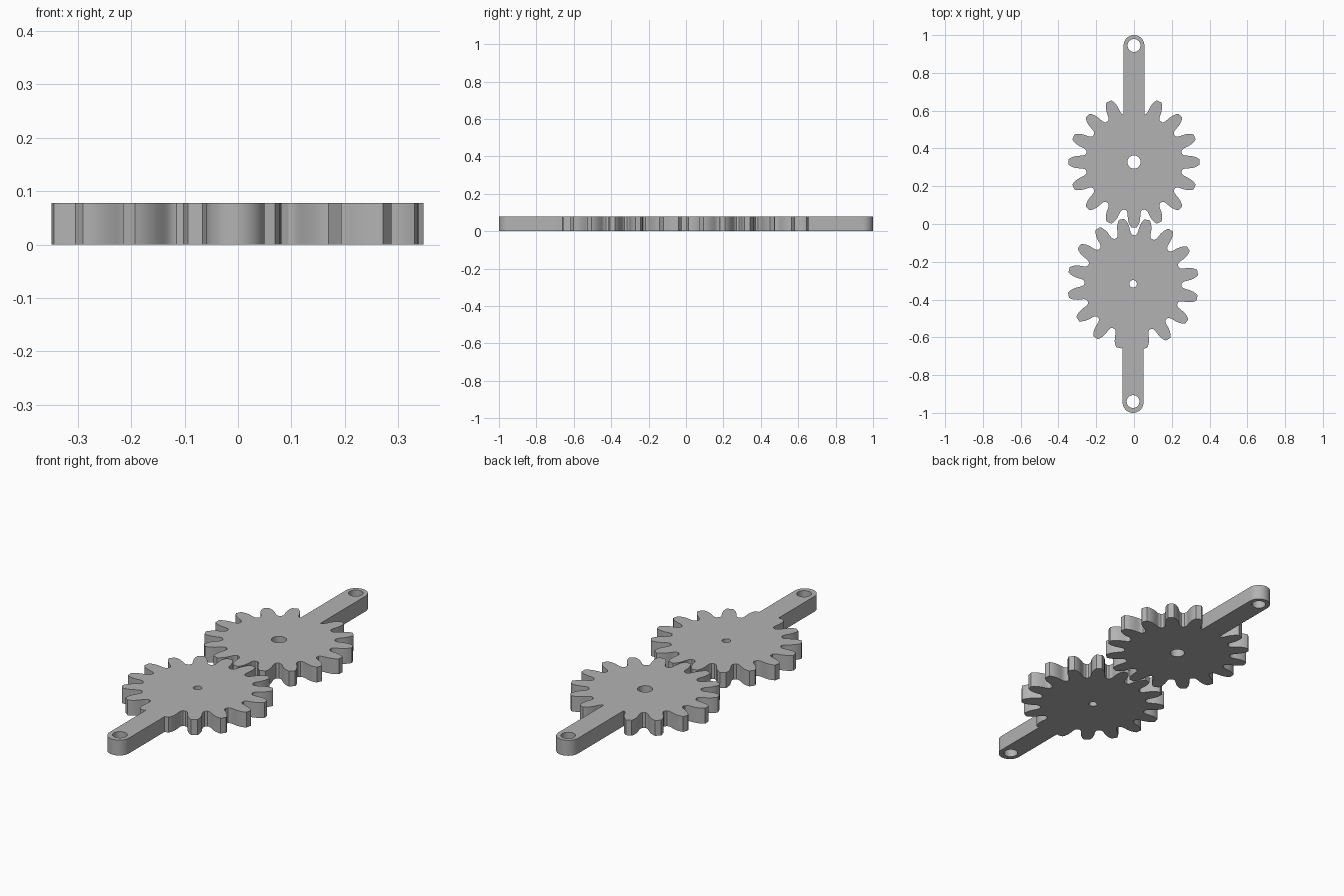
import bpy, bmesh
from math import cos, sin, pi, radians

cube = bpy.data.objects.get("Cube")
if cube:
    bpy.data.objects.remove(cube, do_unlink=True)

THICK = 0.078
TEETH = 16
# Half tooth from tip to valley: distance along the tooth, half width
FLANK = [(0.347, 0.014), (0.336, 0.0215), (0.320, 0.0285), (0.300, 0.0325),
         (0.284, 0.0335), (0.271, 0.0345), (0.260, 0.038), (0.254, 0.0437)]
ROOT = 0.2575

grey = bpy.data.materials.new("grey metal")
grey.use_nodes = True
grey.diffuse_color = (0.45, 0.45, 0.45, 1)
grey.node_tree.nodes["Principled BSDF"].inputs["Base Color"].default_value = (0.45, 0.45, 0.45, 1)


def plate(name, outline, low=0.0, high=THICK):
    """Extrude a counter-clockwise outline between two heights."""
    bm = bmesh.new()
    face = bm.faces.new([bm.verts.new((x, y, low)) for x, y in outline])
    top = bmesh.ops.extrude_face_region(bm, geom=[face])["geom"]
    bmesh.ops.translate(bm, vec=(0, 0, high - low),
                        verts=[v for v in top if isinstance(v, bmesh.types.BMVert)])
    bmesh.ops.recalc_face_normals(bm, faces=bm.faces)
    mesh = bpy.data.meshes.new(name)
    bm.to_mesh(mesh)
    bm.free()
    mesh.materials.append(grey)
    obj = bpy.data.objects.new(name, mesh)
    bpy.context.collection.objects.link(obj)
    return obj


def arc(cx, cy, radius, start, end, count):
    steps = [start + (end - start) * i / count for i in range(count + 1)]
    return [(cx + radius * cos(a), cy + radius * sin(a)) for a in steps]


def gear_outline(cx, cy, phase):
    points = []
    pitch = 2 * pi / TEETH
    tooth = [(x, -y) for x, y in reversed(FLANK)] + FLANK
    tooth.append((ROOT * cos(pitch / 2), ROOT * sin(pitch / 2)))
    for i in range(TEETH):
        a = phase + i * pitch
        points += [(cx + x * cos(a) - y * sin(a), cy + x * sin(a) + y * cos(a))
                   for x, y in tooth]
    return points


def combine(target, other, operation):
    mod = target.modifiers.new(operation.lower(), "BOOLEAN")
    mod.operation, mod.solver, mod.object = operation, "EXACT", other
    bpy.context.view_layer.objects.active = target
    bpy.ops.object.modifier_apply(modifier=mod.name)
    bpy.data.objects.remove(other, do_unlink=True)


def gear_with_arm(name, cx, cy, phase, side, bore, eye_y):
    gear = plate(name, gear_outline(cx, cy, phase))
    # Arm with a rounded outer end, reaching into the gear body
    end_y, half = side * 0.945, 0.055
    turn = 0 if side > 0 else pi
    root_y = cy + side * 0.12
    arm = [(cx - side * half, root_y), (cx + side * half, root_y)]
    arm += arc(cx, end_y, half, turn, turn + pi, 24)
    combine(gear, plate(name + "_arm", arm), "UNION")
    # Centre bore and arm eye
    for y, radius in ((cy, bore), (eye_y, 0.034)):
        hole = arc(cx, y, radius, 0, 2 * pi, 32)[:-1]
        combine(gear, plate("hole_cutter", hole, -0.1, 0.2), "DIFFERENCE")
    bpy.ops.object.select_all(action="DESELECT")
    gear.select_set(True)
    bpy.context.view_layer.objects.active = gear
    bpy.ops.object.shade_smooth_by_angle(angle=radians(30))


gear_with_arm("back_gear_arm", 0.0, 0.328, 0.0, 1, 0.035, 0.945)
gear_with_arm("front_gear_arm", -0.005, -0.317, radians(10), -1, 0.02, -0.94)
